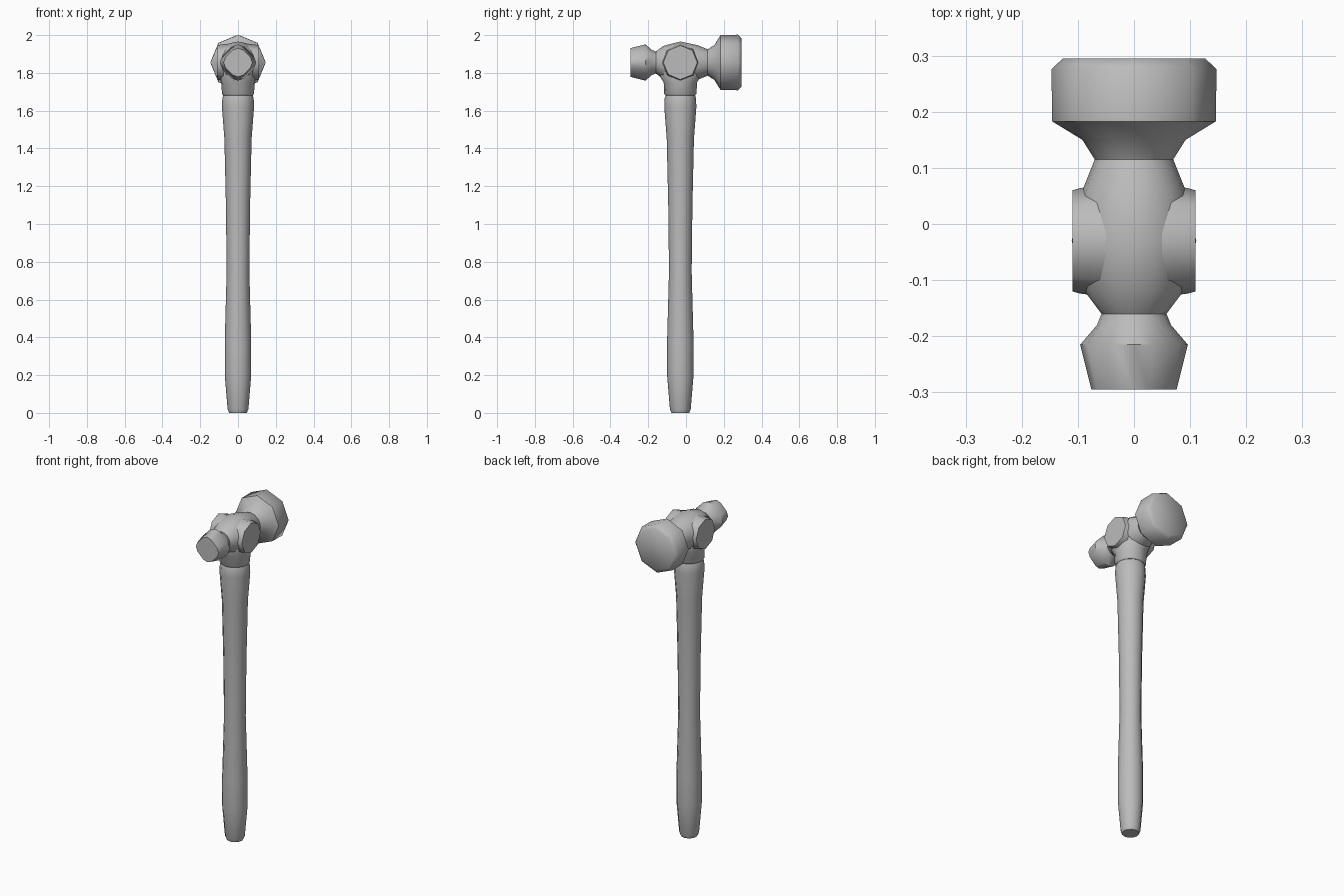
import bpy, bmesh, math
from mathutils import Vector

cube = bpy.data.objects.get("Cube")
if cube:
    bpy.data.objects.remove(cube, do_unlink=True)

steel = bpy.data.materials.new("plain grey")
steel.use_nodes = True
GREY = (0.5, 0.5, 0.5, 1)
steel.diffuse_color = GREY
steel.node_tree.nodes["Principled BSDF"].inputs["Base Color"].default_value = GREY

EYE_Y, HEAD_Z = -0.03, 1.855


def circle(a):
    return 1


def octagon(a):
    """Regular eight-sided outline with corners on the axes."""
    step = math.pi / 4
    return math.cos(step / 2) / math.cos(a % step - step / 2)


def diamond(a):
    """Square standing on its corner, with the corners cut."""
    c, s = abs(math.cos(a)), abs(math.sin(a))
    return min(1, 1.23 / (c + s))


def loft(name, rings, u, v, w, origin, sides, angle=50):
    """Skin rings of (distance along w, radius on u, radius on v, outline)."""
    u, v, w, origin = map(Vector, (u, v, w, origin))
    bm = bmesh.new()
    loops = []
    for d, ru, rv, shape in rings:
        loop = []
        for i in range(sides):
            a = math.tau * i / sides
            k = shape(a)
            loop.append(bm.verts.new(origin + w * d + u * ru * k * math.cos(a)
                                     + v * rv * k * math.sin(a)))
        loops.append(loop)
    for lo, hi in zip(loops, loops[1:]):
        for i in range(sides):
            j = (i + 1) % sides
            bm.faces.new((lo[i], lo[j], hi[j], hi[i]))
    bm.faces.new(loops[0][::-1])
    bm.faces.new(loops[-1])
    bmesh.ops.recalc_face_normals(bm, faces=bm.faces)
    mesh = bpy.data.meshes.new(name)
    bm.to_mesh(mesh)
    bm.free()
    mesh.materials.append(steel)
    obj = bpy.data.objects.new(name, mesh)
    bpy.context.collection.objects.link(obj)
    bpy.ops.object.select_all(action="DESELECT")
    obj.select_set(True)
    bpy.context.view_layer.objects.active = obj
    bpy.ops.object.shade_smooth_by_angle(angle=math.radians(angle))
    return obj


X, Y, Z = (1, 0, 0), (0, 1, 0), (0, 0, 1)

# Handle: swollen grip, slim waist, flared shoulder
grip = [(0, 0.047), (0.02, 0.055), (0.2, 0.07), (0.38, 0.07), (0.75, 0.06),
        (1.1, 0.064), (1.45, 0.072), (1.62, 0.085), (1.665, 0.083), (1.685, 0.076)]
loft("handle", [(z, r, r, circle) for z, r in grip], X, Y, Z, (0, EYE_Y, 0), 12)

# Collar: socket flaring up into the head
collar = [(1.68, 0.078, 0.078), (1.69, 0.085, 0.086), (1.75, 0.088, 0.088),
          (1.80, 0.1, 0.122), (1.85, 0.09, 0.1)]
loft("collar", [(z, rx, ry, circle) for z, rx, ry in collar], X, Y, Z, (0, EYE_Y, 0), 16)

# Head: small peen, neck, rounded eye block, neck and broad striking face
head = [(-0.295, 0.076, diamond), (-0.215, 0.096, diamond), (-0.18, 0.066, circle),
        (-0.16, 0.058, circle), (-0.12, 0.088, circle), (-0.03, 0.111, circle),
        (0.06, 0.092, circle), (0.115, 0.07, circle), (0.15, 0.092, circle),
        (0.183, 0.146, octagon), (0.276, 0.147, octagon), (0.295, 0.127, octagon)]
loft("head", [(y, r, r, s) for y, r, s in head], X, Z, Y, (0, 0, HEAD_Z), 16)

# Cheeks: flat octagonal pads on both sides of the eye block
pad = [(0.05, 0.1), (0.096, 0.094), (0.11, 0.09)]
for side, name in ((1, "left_cheek"), (-1, "right_cheek")):
    loft(name, [(x, r, r, circle) for x, r in pad],
         Y, Z, (side, 0, 0), (0, EYE_Y, HEAD_Z), 8)
